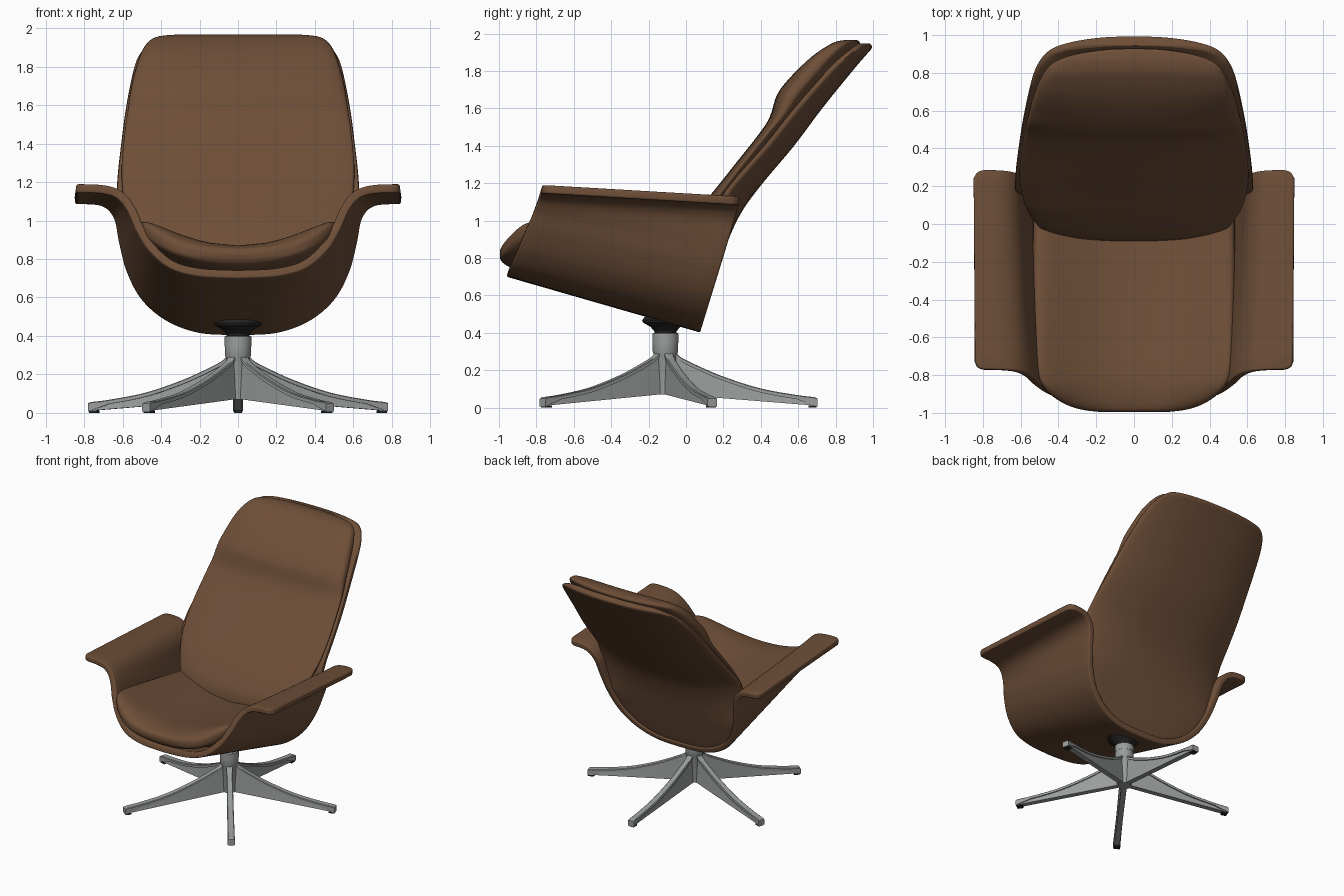
import bpy, bmesh, math
from mathutils import Vector

if "Cube" in bpy.data.objects:
    bpy.data.objects.remove(bpy.data.objects["Cube"])


def material(name, rgb):
    m = bpy.data.materials.new(name)
    m.diffuse_color = (*rgb, 1)
    m.use_nodes = True
    m.node_tree.nodes["Principled BSDF"].inputs["Base Color"].default_value = m.diffuse_color
    return m


LEATHER = material("brown leather", (0.155, 0.077, 0.039))
METAL = material("grey metal", (0.32, 0.34, 0.33))
BLACK = material("black plastic", (0.018, 0.018, 0.018))


def spline(rows, n):
    """Catmull-Rom interpolation through rows of numbers."""
    out = []
    for i in range(len(rows) - 1):
        a, b, c, d = (Vector(rows[max(0, min(len(rows) - 1, i + k))]) for k in (-1, 0, 1, 2))
        for j in range(n):
            t = j / n
            out.append(0.5 * (2 * b + (c - a) * t + (2 * a - 5 * b + 4 * c - d) * t * t
                              + (3 * b - a - 3 * c + d) * t ** 3))
    return out + [Vector(rows[-1])]


def make(name, verts, faces, mat, angle=50):
    me = bpy.data.meshes.new(name)
    me.from_pydata([tuple(v) for v in verts], [], faces)
    bm = bmesh.new()
    bm.from_mesh(me)
    bmesh.ops.recalc_face_normals(bm, faces=bm.faces)
    bm.to_mesh(me)
    bm.free()
    me.materials.append(mat)
    ob = bpy.data.objects.new(name, me)
    bpy.context.collection.objects.link(ob)
    bpy.ops.object.select_all(action='DESELECT')
    ob.select_set(True)
    bpy.context.view_layer.objects.active = ob
    bpy.ops.object.shade_smooth_by_angle(angle=math.radians(angle))
    return ob


def loft(name, rings, mat, angle=50):
    """Closed rings skinned along their length, with capped ends."""
    n = len(rings[0])
    faces = [[i * n + k, i * n + (k + 1) % n, (i + 1) * n + (k + 1) % n, (i + 1) * n + k]
             for i in range(len(rings) - 1) for k in range(n)]
    faces += [list(range(n)), [(len(rings) - 1) * n + k for k in range(n)]]
    return make(name, [v for r in rings for v in r], faces, mat, angle)


def pad_section(w, lo, hi, bow_lo, bow_hi, power=0.45, curve=2, n=48):
    """Rounded slab section: (across, through) points, bowed by distance from the middle."""
    pts = []
    for k in range(n):
        a = 2 * math.pi * k / n
        c, s = math.cos(a), math.sin(a)
        x = w * math.copysign(abs(c) ** 0.6, c)
        v = math.copysign(abs(s) ** power, s)
        mix = (v + 1) / 2
        bow = (bow_lo * (1 - mix) + bow_hi * mix) * (abs(x) / 0.6) ** curve
        pts.append((x, lo + (hi - lo) * mix + bow))
    return pts


def ramp(v, a, b):
    return min(1, max(0, (v - a) / (b - a)))


# Seat shell with flared arms: front and rear half profiles (x, z)
front = [(0, .70), (.2, .71), (.35, .75), (.46, .84), (.53, .95), (.575, 1.05), (.63, 1.115), (.71, 1.14), (.846, 1.145)]
rear = [(0, .402), (.2, .413), (.37, .475), (.5, .585), (.578, .73), (.618, .88), (.645, 1.01), (.71, 1.075), (.846, 1.085)]


def mirrored(p):
    half = spline(p, 7)
    return [Vector((-v.x, v.y)) for v in half[:0:-1]] + half


F, R = mirrored(front), mirrored(rear)
steps, n = 14, len(F)
verts = []
for i in range(steps + 1):
    t = i / steps
    for f, r in zip(F, R):
        # arm corners are rounded off towards the tip
        cut = .045 * (1 - math.sqrt(max(0, 1 - max(0, (abs(f.x) - .79) / .056) ** 2)))
        a = Vector((f.x, -.955 + (f.y - .71) * .42 + cut, f.y))
        b = Vector((r.x, .078 + (r.y - .41) * .305 - cut, r.y))
        verts.append(a.lerp(b, t))
faces = [[i * n + k, i * n + k + 1, (i + 1) * n + k + 1, (i + 1) * n + k]
         for i in range(steps) for k in range(n - 1)]
shell = make("seat_shell", verts, faces, LEATHER)
up = shell.data.polygons[(n - 1) // 2].normal.z > 0
sol = shell.modifiers.new("thickness", 'SOLIDIFY')
sol.thickness = .045
sol.offset = 1 if up else -1
bev = shell.modifiers.new("soft rim", 'BEVEL')
bev.width, bev.segments, bev.limit_method = .016, 3, 'ANGLE'
bev.angle_limit = math.radians(50)

# Back shell: height, half width, rear depth, thickness
rows = [(.425, .14, .068, .03), (.46, .29, .083, .035), (.55, .435, .113, .04), (.7, .54, .16, .05),
        (.9, .598, .228, .06), (1.05, .626, .3, .075), (1.2, .628, .41, .085), (1.4, .607, .578, .085),
        (1.6, .58, .728, .085), (1.8, .538, .89, .085), (1.88, .5, .958, .08), (1.915, .46, .989, .075),
        (1.935, .42, .993, .06), (1.948, .36, .98, .035)]
rings = []
for z, w, y, th in spline(rows, 4):
    bow = -.01 - .09 * ramp(z, .75, 1.15)
    rings.append([(x, d, z) for x, d in pad_section(w, y - th, y, bow, bow, .5, 2.2)])
loft("back_shell", rings, LEATHER)

# Back cushion with head pillow: height, half width, front depth, rear depth
rows = [(.62, .36, -.06, .1), (.72, .44, -.09, .13), (.85, .505, -.075, .18), (1., .565, .02, .24),
        (1.13, .597, .125, .32), (1.28, .605, .245, .43), (1.47, .588, .395, .58), (1.56, .575, .45, .66),
        (1.68, .558, .49, .75), (1.79, .532, .58, .84), (1.88, .5, .68, .91), (1.935, .46, .765, .95),
        (1.958, .41, .815, .952), (1.966, .33, .865, .935)]
rings = []
for z, w, f, r in spline(rows, 4):
    rings.append([(x, d, z) for x, d in pad_section(w, f, r - .025, .01 - .07 * ramp(z, 1.75, 1.95), -.09, .6)])
loft("back_cushion", rings, LEATHER)

# Seat cushion: depth, half width, underside height, top height, side rise
rows = [(-.995, .18, .80, .84, .1), (-.98, .29, .775, .855, .15), (-.94, .39, .75, .865, .21),
        (-.87, .475, .73, .87, .25), (-.78, .512, .7, .865, .255), (-.6, .525, .65, .84, .25),
        (-.3, .535, .56, .8, .235), (.03, .535, .48, .76, .22)]
rings = [[(x, y, z) for x, z in pad_section(w, lo, hi, rise * .85, rise, .6)]
         for y, w, lo, hi, rise in spline(rows, 5)]
loft("seat_cushion", rings, LEATHER)

CY = -.11  # pedestal centre


def turned(name, profile, mat, seg=32):
    """Lathe a (radius, height) profile around the pedestal axis."""
    loft(name, [[(r * math.cos(2 * math.pi * k / seg), CY + r * math.sin(2 * math.pi * k / seg), z)
                 for k in range(seg)] for r, z in profile], mat, 30)


turned("swivel_cone", [(.055, .38), (.06, .41), (.08, .432), (.12, .455), (.125, .468), (.11, .485)], BLACK)
turned("column_upper", [(.07, .345), (.07, .396), (.062, .4)], METAL)
turned("column_lower", [(.05, .07), (.06, .28), (.068, .3), (.068, .345)], METAL)

# Five star legs: tapered web with a wider top flange, and a dark foot
top = spline([(.05, .31), (.075, .275), (.15, .235), (.3, .17), (.5, .105), (.7, .068), (.79, .057), (.812, .05)], 4)
for i in range(5):
    ang = math.pi / 2 + i * 2 * math.pi / 5
    d, s = Vector((math.cos(ang), math.sin(ang), 0)), Vector((-math.sin(ang), math.cos(ang), 0))

    def at(r, side, z):
        return Vector((0, CY, z)) + d * r + s * side

    web, flange = [], []
    for r, z in top:
        low = max(.01, .075 - .08 * r)
        web.append([at(r, -.014, z - .01), at(r, .014, z - .01), at(r, .02, low), at(r, -.02, low)])
        h = .022 + .022 * ramp(r, .7, .8)
        w = .022 + .004 * r / .8
        flange.append([at(r, -w, z - h), at(r, w, z - h), at(r, w, z - .004),
                       at(r, w - .005, z), at(r, -w + .005, z), at(r, -w, z - .004)])
    loft(f"leg_web_{i + 1}", web, METAL, 30)
    loft(f"leg_flange_{i + 1}", flange, METAL, 30)
    loft(f"foot_{i + 1}", [[at(r, -.021, 0), at(r, .021, 0), at(r, .021, .012), at(r, -.021, .012)]
                           for r in (.765, .808)], BLACK, 30)
